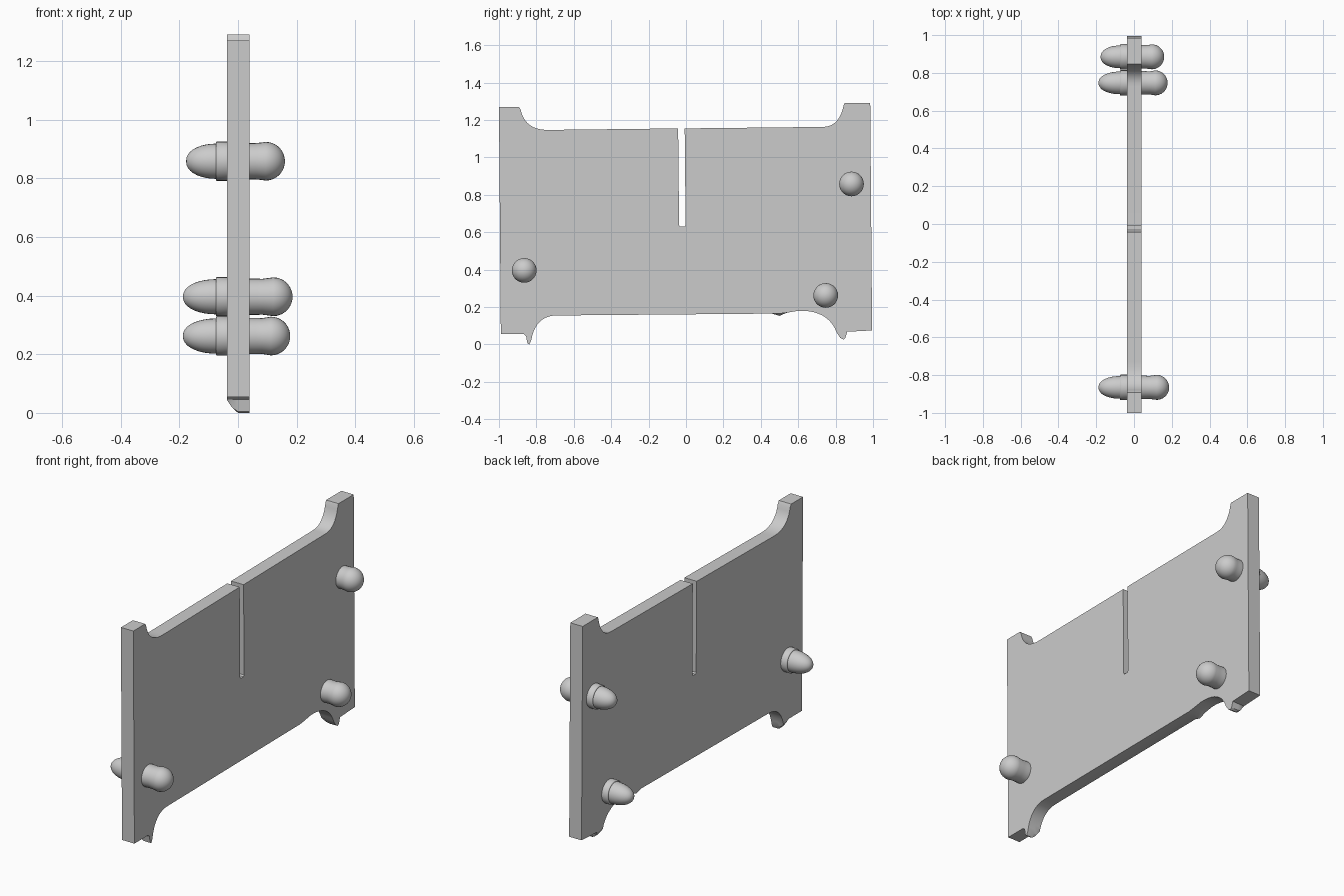
import bpy, bmesh, math

if "Cube" in bpy.data.objects:
    bpy.data.objects.remove(bpy.data.objects["Cube"], do_unlink=True)

grey = bpy.data.materials.new("light grey")
grey.use_nodes = True
colour = (0.6, 0.6, 0.6, 1)
grey.diffuse_color = colour
grey.node_tree.nodes["Principled BSDF"].inputs["Base Color"].default_value = colour


def curve(a, b, c, n=10):
    """Points on a quadratic curve from a to c, pulled towards b."""
    return [tuple((1 - t) ** 2 * p + 2 * t * (1 - t) * q + t * t * r
                  for p, q, r in zip(a, b, c))
            for t in (i / n for i in range(n + 1))]


def finish(bm, name, angle):
    bmesh.ops.recalc_face_normals(bm, faces=bm.faces)
    mesh = bpy.data.meshes.new(name)
    bm.to_mesh(mesh)
    bm.free()
    mesh.materials.append(grey)
    obj = bpy.data.objects.new(name, mesh)
    bpy.context.collection.objects.link(obj)
    bpy.ops.object.select_all(action='DESELECT')
    obj.select_set(True)
    bpy.context.view_layer.objects.active = obj
    bpy.ops.object.shade_smooth_by_angle(angle=math.radians(angle))
    return obj


# Panel outline (y, z), starting at the lower front corner
outline = [(-0.99, 0.055), (-0.868, 0.055), (-0.855, 0.045), (-0.848, 0.005),
           (-0.838, 0.0)]
outline += curve((-0.828, 0.02), (-0.805, 0.155), (-0.69, 0.155))
outline += [(0.46, 0.165), (0.5, 0.165), (0.54, 0.17)]
outline += curve((0.6, 0.18), (0.76, 0.185), (0.805, 0.065))
outline += [(0.825, 0.035), (0.842, 0.026), (0.852, 0.035), (0.862, 0.068),
            (0.995, 0.075), (0.985, 1.29), (0.848, 1.29)]
outline += curve((0.843, 1.28), (0.82, 1.163), (0.73, 1.163))
# Slot with a rounded end
outline += [(-0.007, 1.155), (-0.002, 0.638), (-0.008, 0.63),
            (-0.031, 0.63), (-0.037, 0.638), (-0.042, 1.155)]
outline += curve((-0.73, 1.147), (-0.86, 1.143), (-0.884, 1.255))
outline += [(-0.893, 1.27), (-1.0, 1.27)]


def section(y, z, x):
    """Bevel the feet and add the small lip on the right-hand face only."""
    if x < 0:
        foot = 0.05 if y < 0 else 0.07
        if x < -0.03:
            z = max(z, foot - 0.005)
        elif x < -0.015:
            z = max(z, foot - 0.032)
        if abs(y - 0.5) < 0.03:
            z -= 0.012
    return x, y, z


bm = bmesh.new()
rings = [[bm.verts.new(section(y, z, x)) for y, z in outline]
         for x in (-0.038, -0.02, 0.0, 0.04)]
count = len(outline)
for a, b in zip(rings, rings[1:]):
    for i in range(count):
        j = (i + 1) % count
        bm.faces.new((a[i], a[j], b[j], b[i]))
bm.faces.new(rings[0])
bm.faces.new(rings[-1])
finish(bm, "panel", 30)


# Pegs: collar and pointed nose on one side, rounded knob on the other
def peg(name, y, z, nose, knob, waist):
    profile = []
    steps = 9
    for i in range(steps + 1):
        t = i / steps * math.pi / 2
        profile.append((-0.075 - (nose - 0.075) * math.cos(t),
                        0.06 * math.sin(t) ** 0.9))
    profile += [(-0.075, 0.064), (-0.072, 0.067), (-0.038, 0.067),
                (-0.038, 0.062), (0.06, 0.062)]
    r = 0.066
    centre = knob - r
    profile.append((0.082, waist))
    for i in range(steps + 1):
        t = i / steps * math.pi / 2
        profile.append((max(centre, 0.092) + (knob - max(centre, 0.092)) * math.sin(t),
                        r * math.cos(t)))
    bm = bmesh.new()
    verts = [bm.verts.new((px, y, z + max(pr, 0))) for px, pr in profile]
    edges = [bm.edges.new(pair) for pair in zip(verts, verts[1:])]
    bmesh.ops.spin(bm, geom=verts + edges, cent=(0, y, z), axis=(1, 0, 0),
                   angle=math.tau, steps=28)
    bmesh.ops.remove_doubles(bm, verts=bm.verts, dist=0.0005)
    finish(bm, name, 50)


peg("front_peg", -0.865, 0.396, 0.188, 0.186, 0.061)
peg("lower_back_peg", 0.747, 0.262, 0.188, 0.178, 0.061)
peg("upper_back_peg", 0.885, 0.858, 0.177, 0.16, 0.064)
